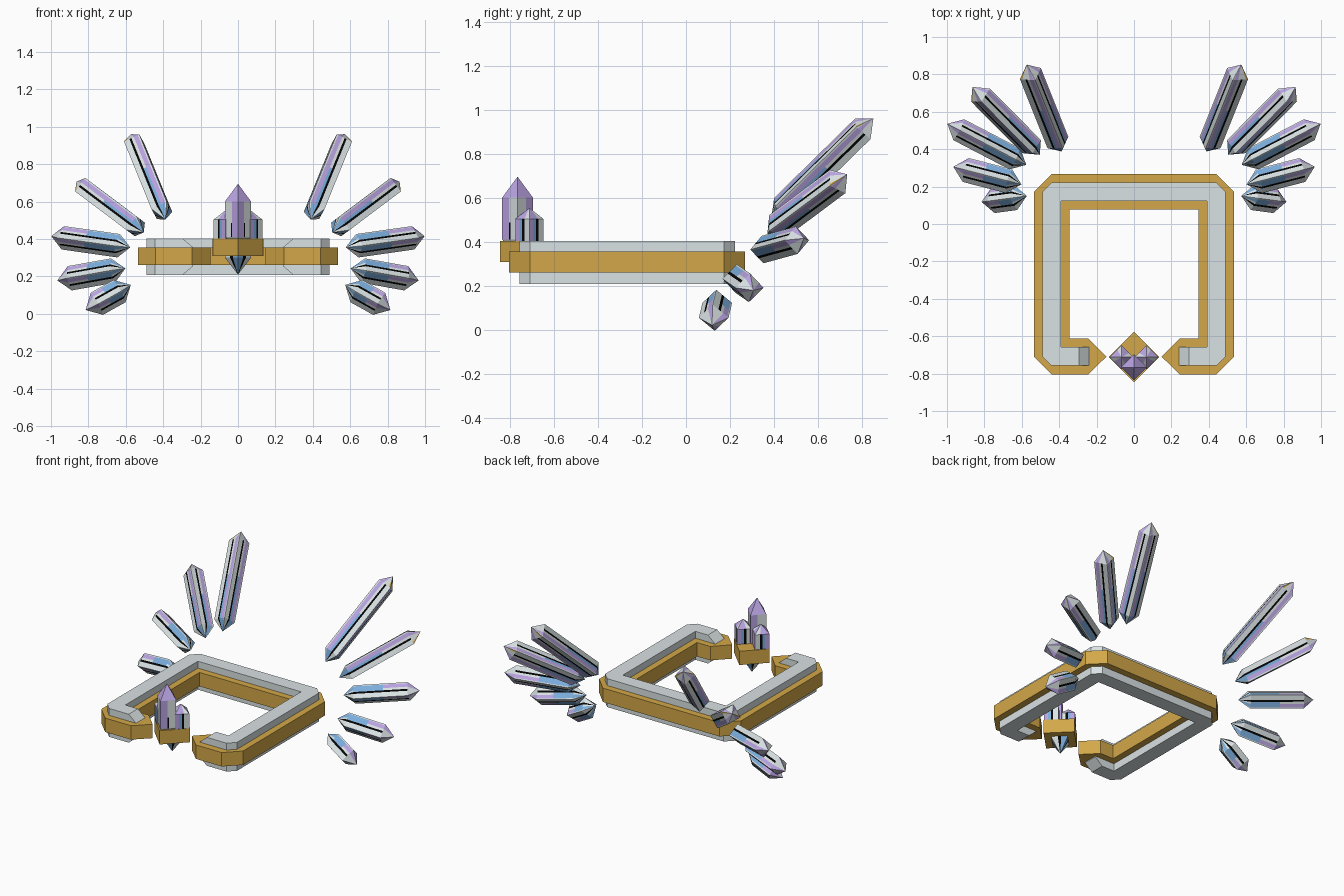
import bpy, bmesh, math
from mathutils import Vector

if "Cube" in bpy.data.objects:
    bpy.data.objects.remove(bpy.data.objects["Cube"])


def material(name, rgb):
    m = bpy.data.materials.new(name)
    m.diffuse_color = (*rgb, 1)
    m.use_nodes = True
    m.node_tree.nodes["Principled BSDF"].inputs["Base Color"].default_value = m.diffuse_color
    return m


GREY = material("pale grey", (0.70, 0.76, 0.77))
GOLD = material("gold", (0.65, 0.39, 0.065))
LAV = material("lavender", (0.49, 0.37, 0.76))
BLUE = material("blue", (0.20, 0.42, 0.72))
BLACK = material("black", (0.001, 0.001, 0.001))


def finish(name, bm, mats):
    bmesh.ops.remove_doubles(bm, verts=bm.verts, dist=1e-5)
    bmesh.ops.recalc_face_normals(bm, faces=bm.faces)
    me = bpy.data.meshes.new(name)
    bm.to_mesh(me)
    bm.free()
    for m in mats:
        me.materials.append(m)
    ob = bpy.data.objects.new(name, me)
    bpy.context.collection.objects.link(ob)
    return ob


def loft(name, layers, mat):
    """Closed solid through outlines given as (z, [(x, y), ...])."""
    bm = bmesh.new()
    rings = [[bm.verts.new((x, y, z)) for x, y in pts] for z, pts in layers]
    n = len(rings[0])
    for a, b in zip(rings, rings[1:]):
        for i in range(n):
            j = (i + 1) % n
            bm.faces.new((a[i], a[j], b[j], b[i]))
    bm.faces.new(rings[0][::-1])
    bm.faces.new(rings[-1])
    return finish(name, bm, [mat])


def both_sides(half):
    return half + [(-x, y) for x, y in reversed(half)]


# Open rectangular ring: gold band with pointed ends
band = both_sides([(0.44, 0.268), (0.535, 0.172), (0.535, -0.71), (0.44, -0.804),
                   (0.245, -0.804), (0.148, -0.71), (0.245, -0.612),
                   (0.345, -0.612), (0.345, 0.078)])
loft("gold_band", [(0.26, band), (0.355, band)], GOLD)


# Grey core, taller and narrower, with sloped ends
def core(end):
    return both_sides([(0.44, 0.222), (0.49, 0.172), (0.49, -0.71), (0.443, -0.757),
                       (end, -0.757), (end, -0.658), (0.39, -0.658), (0.39, 0.124)])


loft("grey_core", [(0.208, core(0.295)), (0.255, core(0.24)),
                   (0.355, core(0.24)), (0.402, core(0.295))], GREY)

# Diamond shaped gold mount in the gap
mount = [(0.135, -0.71), (0, -0.575), (-0.135, -0.71), (0, -0.845)]
loft("gold_mount", [(0.308, mount), (0.402, mount)], GOLD)

# Strips across a crystal side: limits, then colours of base tip, lower side,
# upper side and top tip (g grey, l lavender, b blue, k black, o gold)
LONG = [(0, .10, "gggg"), (.10, .36, "blll"), (.36, .52, "bbgg"),
        (.52, .65, "kkkg"), (.65, .86, "gggg"), (.86, 1, "gggo")]
SHORT = [(0, .08, "gggl"), (.08, .34, "bbll"), (.34, .50, "gbgg"),
         (.50, .64, "kkkg"), (.64, 1, "gggg")]
MAIN = [(0, .45, "glll"), (.45, .55, "gkgl"), (.55, 1, "gggl")]
LOWER = [(0, .4, "bbbb"), (.4, .6, "kkkk"), (.6, 1, "gggg")]
SMALL = [(0, .30, "glll"), (.30, .48, "gbbl"), (.48, .64, "gkkl"), (.64, 1, "gggg")]


def crystal(name, base, tip, r, start, strips, end=0.07, split=0.55,
            ref=(0, 0, 1), fold=False, mirror=True):
    """Square double pointed crystal with coloured stripes."""
    base, tip = Vector(base), Vector(tip)
    axis = (tip - base).normalized()
    side = axis.cross(Vector(ref)).normalized()
    up = side.cross(axis)
    low, high = base + axis * end, tip - axis * end
    mid = low.lerp(high, split)

    def corner(k):
        t = math.radians(start - 90 * k)
        return (side * math.cos(t) + up * math.sin(t)) * r

    bm = bmesh.new()
    for k in range(4):
        p, q = corner(k), corner(k + 1)
        if fold and k % 2:
            p, q = q, p
        for f0, f1, code in strips:
            a, b = p.lerp(q, f0), p.lerp(q, f1)
            pieces = ((low + b, low + a, base),
                      (low + a, low + b, mid + b, mid + a),
                      (mid + a, mid + b, high + b, high + a),
                      (high + a, high + b, tip))
            for pts, c in zip(pieces, code):
                if c == "o" and k % 2:      # gold flecks on alternate sides only
                    c = "g"
                f = bm.faces.new([bm.verts.new(v) for v in pts])
                f.material_index = "glbko".index(c)
    ob = finish(name, bm, [GREY, LAV, BLUE, BLACK, GOLD])
    if mirror:
        ob.modifiers.new("mirror", 'MIRROR').use_mirror_merge = False
    return ob


# Fans of crystals on both sides: base, tip, radius, roll, stripes
FAN = [((0.388, 0.388, 0.505), (0.573, 0.852, 0.960), 0.064, 100, LONG),
       ((0.504, 0.37, 0.435), (0.864, 0.733, 0.706), 0.064, 70, LONG),
       ((0.576, 0.316, 0.355), (0.998, 0.536, 0.415), 0.063, 90, SHORT),
       ((0.602, 0.212, 0.243), (0.966, 0.306, 0.178), 0.066, 90, SHORT),
       ((0.573, 0.150, 0.155), (0.815, 0.118, 0.020), 0.068, 90, SHORT)]
for i, (b, t, r, s, strips) in enumerate(FAN, 1):
    crystal(f"fan_crystals_{i}", b, t, r, s, strips)

# Upright crystal cluster on the mount, and the point below it
crystal("main_crystal", (0, -0.766, 0.315), (0, -0.766, 0.695), 0.07, 90, MAIN,
        end=0.095, split=0.4, ref=(0, -1, 0), fold=True, mirror=False)
crystal("small_crystals", (0.067, -0.712, 0.32), (0.067, -0.712, 0.553), 0.064, 90,
        SMALL, end=0.05, ref=(0, -1, 0))
crystal("lower_crystal", (0, -0.71, 0.21), (0, -0.71, 0.4), 0.07, 90, LOWER,
        end=0.09, ref=(0, -1, 0), fold=True, mirror=False)
